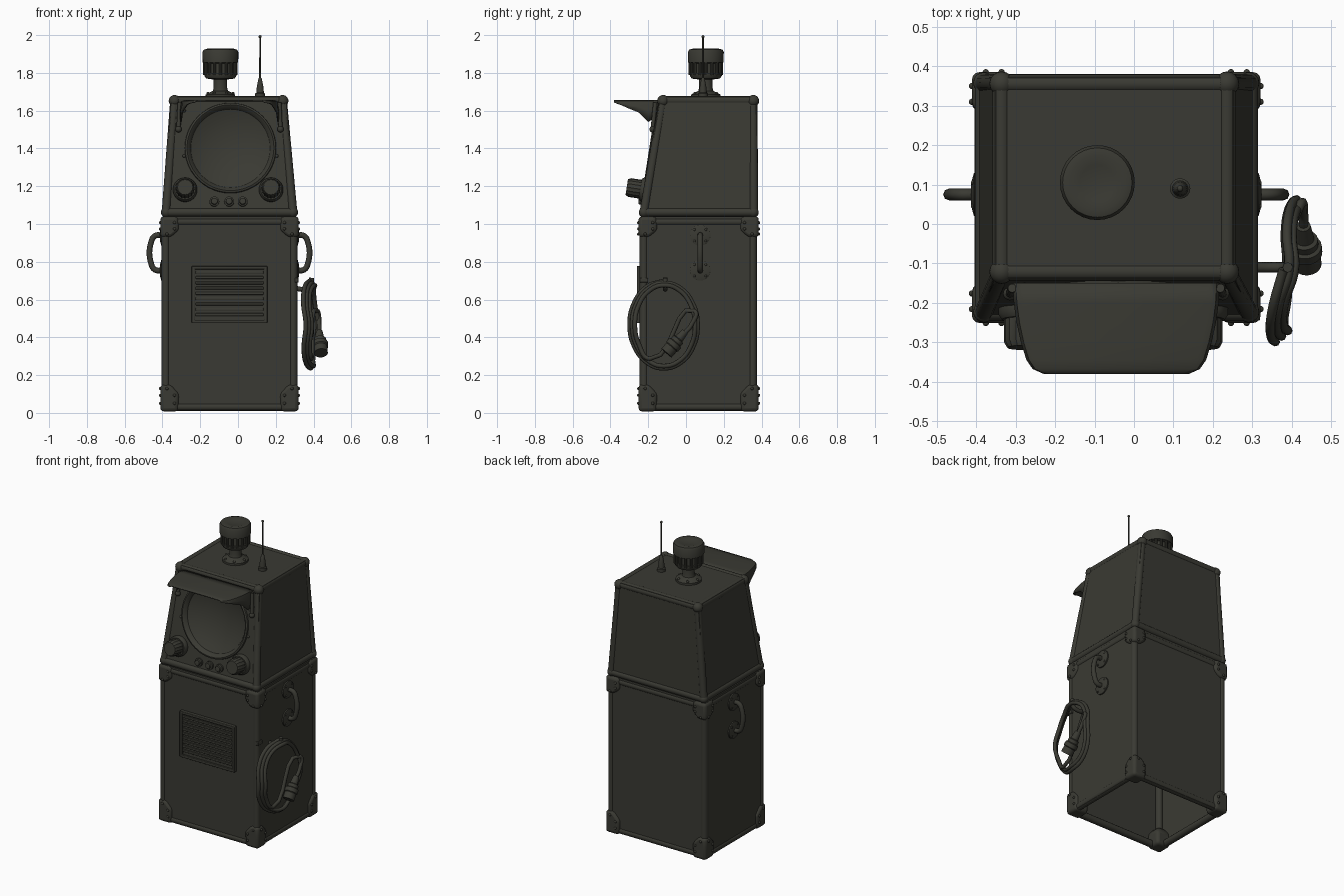
import bpy, bmesh, math
from mathutils import Vector, Matrix

if "Cube" in bpy.data.objects:
    bpy.data.objects.remove(bpy.data.objects["Cube"])

mat = bpy.data.materials.new("dark olive")
mat.diffuse_color = (0.042, 0.042, 0.033, 1)
mat.use_nodes = True
mat.node_tree.nodes["Principled BSDF"].inputs["Base Color"].default_value = mat.diffuse_color
CX = -0.045


def finish(name, bm, bevel=0.0, angle=35, normals=True):
    if normals:
        bmesh.ops.recalc_face_normals(bm, faces=bm.faces)
    me = bpy.data.meshes.new(name)
    bm.to_mesh(me)
    bm.free()
    me.materials.append(mat)
    me.shade_smooth()
    me.set_sharp_from_angle(angle=math.radians(angle))
    ob = bpy.data.objects.new(name, me)
    bpy.context.collection.objects.link(ob)
    if bevel:
        m = ob.modifiers.new("bevel", 'BEVEL')
        m.width, m.segments = bevel, 3
    return ob


def frame(p, n):
    """Matrix placing local z along n at p."""
    return Matrix.Translation(p) @ Vector(n).to_track_quat('Z', 'Y').to_matrix().to_4x4()


def lathe(name, prof, m, seg=32, flute=0.0):
    bm = bmesh.new()
    rings = []
    for r, h in prof:
        if r == 0:
            rings.append([bm.verts.new(m @ Vector((0, 0, h)))])
        else:
            rings.append([bm.verts.new(m @ Vector((r * (1 - flute * (i % 2)) * math.cos(math.tau * i / seg),
                          r * (1 - flute * (i % 2)) * math.sin(math.tau * i / seg), h))) for i in range(seg)])
    for a, b in zip(rings, rings[1:]):
        for i in range(seg):
            j = (i + 1) % seg
            f = [a[i % len(a)], a[j % len(a)], b[j % len(b)], b[i % len(b)]]
            f = list(dict.fromkeys(f))
            if len(f) > 2:
                bm.faces.new(f)
    return finish(name, bm)


def rod(name, p, q, r, seg=12):
    p, q = Vector(p), Vector(q)
    L = (q - p).length
    return lathe(name, [(0, 0), (r, 0), (r, L), (0, L)], frame(p, q - p), seg)


def ball(name, p, r):
    bm = bmesh.new()
    bmesh.ops.create_uvsphere(bm, u_segments=16, v_segments=10, radius=r, matrix=Matrix.Translation(p))
    return finish(name, bm)


def box(name, lo, hi, bevel=0.004):
    bm = bmesh.new()
    lo, hi = Vector(lo), Vector(hi)
    bmesh.ops.create_cube(bm, size=1, matrix=Matrix.Translation((lo + hi) / 2) @ Matrix.Diagonal((*(hi - lo), 1)))
    return finish(name, bm, bevel)


def tube(name, pts, r, cyclic=False):
    cu = bpy.data.curves.new(name, 'CURVE')
    cu.dimensions, cu.bevel_depth, cu.bevel_resolution, cu.resolution_u = '3D', r, 2, 6
    cu.use_fill_caps = True
    s = cu.splines.new('BEZIER')
    s.bezier_points.add(len(pts) - 1)
    for b, p in zip(s.bezier_points, pts):
        b.co = p
        b.handle_left_type = b.handle_right_type = 'AUTO'
    s.use_cyclic_u = cyclic
    cu.materials.append(mat)
    ob = bpy.data.objects.new(name, cu)
    bpy.context.collection.objects.link(ob)


def rect(hw, y0, y1, z, inset, cx=CX):
    h = hw - inset
    return [Vector((cx - h, y0 + inset, z)), Vector((cx + h, y0 + inset, z)),
            Vector((cx + h, y1 - inset, z)), Vector((cx - h, y1 - inset, z))]


def shell(name, a, b, cap, skip_front=False):
    bm = bmesh.new()
    va, vb = [bm.verts.new(p) for p in a], [bm.verts.new(p) for p in b]
    for i in range(1 if skip_front else 0, 4):
        j = (i + 1) % 4
        bm.faces.new((va[i], va[j], vb[j], vb[i]))
    if cap:
        bm.faces.new(vb)
    return finish(name, bm, normals=False)


# Cabinet: open-bottomed lower case and tapered upper case
LOW = (0.36, -0.245, 0.375)
UB, UT = (0.356, -0.243, 0.378), (0.31, -0.145, 0.38)
shell("lower_case", rect(*LOW, 0.015, 0.007), rect(*LOW, 1.04, 0.007), True)
ub, ut = rect(*UB, 1.045, 0.007), rect(*UT, 1.672, 0.007, -0.05)
shell("upper_case", ub, ut, True, True)

# Rounded edge strips
for nm, a, b, r in (("lower", rect(*LOW, 0.032, 0.022), rect(*LOW, 1.012, 0.022), 0.022),
                    ("upper", rect(*UB, 1.062, 0.02), rect(*UT, 1.655, 0.024, -0.05), 0.023)):
    for i in range(4):
        j = (i + 1) % 4
        rod(nm + "_bottom_strip", a[i], a[j], r)
        rod(nm + "_top_strip", b[i], b[j], r)
        rod(nm + "_upright_strip", a[i], b[i], r)
        if nm == "upper":
            ball("top_corner", b[i] + Vector((0, 0, -0.003)), 0.031)
            ball("seam_corner", a[i], 0.027)

# Riveted corner guards, tapering away from the corner
for sx in (-1, 1):
    for sy in (-1, 1):
        for z0, z1 in ((0.008, 0.15), (1.04, 0.93)):
            px, py = CX + sx * 0.366, (0.385 if sy > 0 else -0.251)
            bm = bmesh.new()
            lv = [[bm.verts.new((px - sx * w * x, py - sy * w * y, z))
                   for x, y in ((0, 0), (1, 0), (1, 1), (0, 1))]
                  for z, w in ((z0, 0.095), (z0 + 0.65 * (z1 - z0), 0.1), (z1, 0.055))]
            for a, b in zip(lv, lv[1:]):
                for i in range(4):
                    bm.faces.new((a[i], a[(i + 1) % 4], b[(i + 1) % 4], b[i]))
            bm.faces.new(lv[0])
            bm.faces.new(lv[-1])
            finish("corner_guard", bm, 0.018)
            for d, t in ((0.075, 0.3), (0.075, 0.6), (0.035, 0.85)):
                z = z0 + t * (z1 - z0)
                ball("guard_rivet", (px - sx * d, py, z), 0.008)
                ball("guard_rivet", (px, py - sy * d, z), 0.008)

# Sloping front panel with a round hole and concave screen
SL = (ut[0].y - ub[0].y) / (ut[0].z - ub[0].z)
N = Vector((0, -1, SL)).normalized()


def on_front(x, z, d=0.0):
    return Vector((x, ub[0].y + (z - ub[0].z) * SL, z)) + N * d


SX, SZ, SR = -0.04, 1.402, 0.232
corners = [(p.x, p.z) for p in (ub[0], ub[1], ut[1], ut[0])]
angs = sorted([math.tau * i / 48 for i in range(48)] +
              [math.atan2(z - SZ, x - SX) % math.tau + 1e-5 for x, z in corners])


def edge_dist(a):
    dx, dz, best = math.cos(a), math.sin(a), 9
    for (x0, z0), (x1, z1) in zip(corners, corners[1:] + corners[:1]):
        nx, nz = z1 - z0, x0 - x1
        den = dx * nx + dz * nz
        if den > 1e-6:
            best = min(best, ((x0 - SX) * nx + (z0 - SZ) * nz) / den)
    return best


bm = bmesh.new()
rings = [[bm.verts.new(on_front(SX + (edge_dist(a) if k else SR) * math.cos(a),
                                SZ + (edge_dist(a) if k else SR) * math.sin(a))) for a in angs] for k in (0, 1)]
for i in range(len(angs)):
    j = (i + 1) % len(angs)
    bm.faces.new((rings[0][j], rings[0][i], rings[1][i], rings[1][j]))
finish("front_panel", bm, normals=False)
lathe("screen", [(0.243, -0.004), (0.24, 0.01), (0.23, 0.014), (0.22, 0.006), (0.21, -0.012),
                 (0.17, -0.03), (0.11, -0.047), (0.05, -0.056), (0, -0.058)], frame(on_front(SX, SZ), N), 48)
for x in (-0.285, 0.205):
    for z in (1.36, 1.6):
        ball("panel_screw", on_front(x, z), 0.009)

# Control knobs and buttons
for x in (-0.28, 0.175):
    m = frame(on_front(x, 1.18), N)
    lathe("knob_base", [(0.064, 0), (0.064, 0.015), (0.055, 0.028), (0, 0.028)], m)
    lathe("knob", [(0.05, 0.02), (0.05, 0.085), (0.042, 0.1), (0, 0.1)], m, 32, 0.07)
for x in (-0.125, -0.047, 0.025):
    lathe("button", [(0.026, 0), (0.026, 0.012), (0.018, 0.014), (0.016, 0.026), (0, 0.028)],
          frame(on_front(x, 1.118), N), 20)

# Sun visor: flat top, rounded nose, side flanges shrinking toward the front
bm = bmesh.new()
rows = []
for y, hw, drop in ((-0.15, 0.262, 0.075), (-0.2, 0.26, 0.11), (-0.25, 0.253, 0.06), (-0.3, 0.242, 0.04),
                    (-0.345, 0.228, 0.02), (-0.368, 0.212, 0.012), (-0.38, 0.185, 0.006)):
    half = [(-hw, 1.65 - drop), (-hw, 1.645 - drop * 0.4), (-hw * 0.97, 1.651), (-hw * 0.9, 1.656)]
    rows.append([bm.verts.new((CX + x, y, z)) for x, z in half + [(-x, z) for x, z in reversed(half)]])
for a, b in zip(rows, rows[1:]):
    for i in range(7):
        bm.faces.new((a[i], b[i], b[i + 1], a[i + 1]))
sol = finish("visor", bm).modifiers.new("thickness", 'SOLIDIFY')
sol.thickness = 0.007
for s in (-1, 1):
    x = CX + s * 0.27
    rod("visor_arm", on_front(x, 1.5, 0.012), on_front(x - s * 0.006, 1.64, 0.02), 0.011)
    ball("visor_pivot", on_front(x, 1.5, 0.012), 0.017)

# Ventilation grille
box("grille_plate", (-0.245, -0.25, 0.475), (0.155, -0.23, 0.775))
for z in (0.475, 0.76):
    box("grille_frame", (-0.245, -0.26, z), (0.155, -0.235, z + 0.018))
for x in (-0.245, 0.137):
    box("grille_frame", (x, -0.26, 0.475), (x + 0.018, -0.235, 0.778))
for i in range(9):
    z = 0.513 + i * 0.028
    box("grille_slat", (-0.225, -0.258, z), (0.135, -0.24, z + 0.015))

# Carry handles with round flanges
for s in (-1, 1):
    wall = CX + s * 0.353
    o = CX + s * 0.413
    for z in (0.755, 0.94):
        lathe("handle_flange", [(0.055, 0), (0.055, 0.008), (0.03, 0.015), (0, 0.015)], frame((wall, 0.075, z), (s, 0, 0)))
        for k in range(4):
            a = math.tau * (k + 0.5) / 4
            ball("flange_rivet", (wall + s * 0.009, 0.075 + 0.042 * math.cos(a), z + 0.042 * math.sin(a)), 0.007)
    tube("handle", [(wall, 0.075, 0.755), (o - s * 0.02, 0.075, 0.757), (o, 0.075, 0.785),
                    (o, 0.075, 0.91), (o - s * 0.02, 0.075, 0.938), (wall, 0.075, 0.94)], 0.015)

# Coiled power cable, its hook and plug
pts = []
for i in range(30):
    a = math.pi / 2 + math.tau * i / 12
    k = i / 12
    y = -0.115 + (0.187 - 0.014 * k) * math.cos(a)
    z = 0.465 + (0.235 - 0.012 * k) * math.sin(a)
    pts.append((0.335 + 0.13 * (y + 0.3) + 0.014 * k + 0.02 * math.cos(2 * a) ** 2, y, z))
pts += [(0.42, 0.045, 0.54), (0.43, 0.025, 0.46), (0.43, -0.005, 0.425)]
tube("power_cable", pts, 0.012)
lathe("plug", [(0, 0), (0.018, 0), (0.024, 0.05), (0.033, 0.055), (0.033, 0.075), (0.041, 0.08), (0.041, 0.105),
               (0.036, 0.11), (0.036, 0.15), (0, 0.15)], frame((0.43, -0.005, 0.43), (0.01, -0.1, -0.115)), 20)
tube("cable_hook", [(0.3, -0.11, 0.66), (0.35, -0.11, 0.655), (0.385, -0.11, 0.672), (0.39, -0.11, 0.715)], 0.013)
box("cable_clip", (0.3, -0.245, 0.69), (0.32, -0.2, 0.715))

# Beacon lamp on the roof
B = Matrix.Translation((-0.093, 0.105, 0))
lathe("beacon_stem", [(0.078, 1.67), (0.078, 1.685), (0.06, 1.695), (0.04, 1.705), (0.036, 1.72), (0.036, 1.765),
                      (0.075, 1.77), (0.085, 1.785), (0.085, 1.8), (0.074, 1.8), (0.074, 1.87)], B)
lathe("beacon_cap", [(0.074, 1.85), (0.094, 1.855), (0.095, 1.91), (0.088, 1.923), (0.07, 1.928),
                     (0.045, 1.921), (0, 1.918)], B)
for i in range(16):
    a = math.tau * i / 16
    p = B @ Vector((0.083 * math.cos(a), 0.083 * math.sin(a), 1.79))
    rod("beacon_bar", p, p + Vector((0, 0, 0.07)), 0.008, 8)
for i in range(6):
    a = math.tau * i / 6
    ball("beacon_bolt", B @ Vector((0.066 * math.cos(a), 0.066 * math.sin(a), 1.692)), 0.008)

# Whip antenna
lathe("antenna", [(0.026, 1.67), (0.026, 1.69), (0.02, 1.695), (0.017, 1.73), (0.009, 1.77), (0.005, 1.775),
                  (0.004, 1.99), (0, 1.99)], Matrix.Translation((0.117, 0.09, 0)), 16)
ball("antenna_tip", (0.117, 0.09, 1.992), 0.008)
